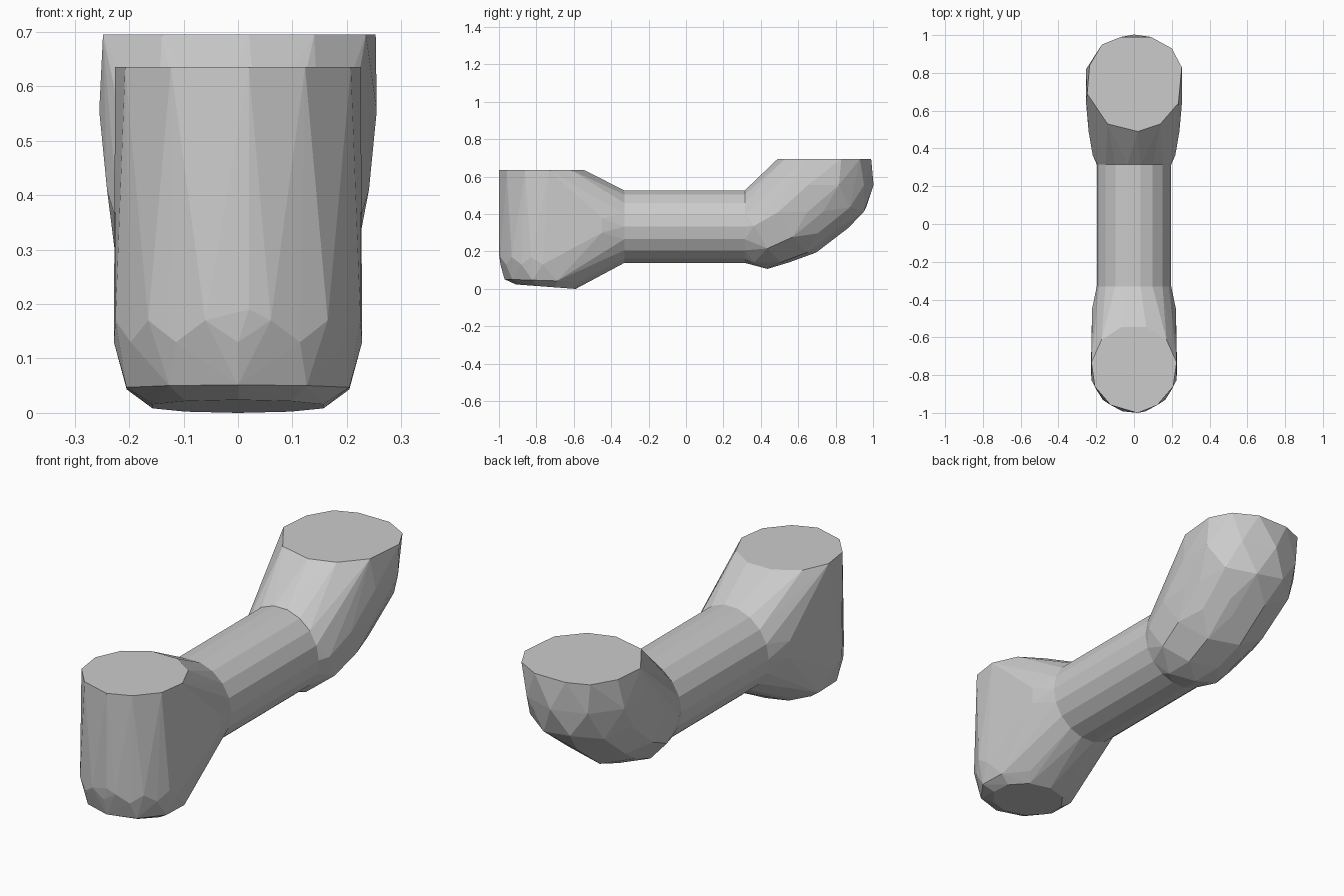
import bpy, bmesh, math
from mathutils import Vector

if "Cube" in bpy.data.objects:
    bpy.data.objects.remove(bpy.data.objects["Cube"])


def ring_z(cy, z, rx, ry, n, phase=0.0, tilt=0.0):
    """Horizontal ellipse of points, optionally sloping along y."""
    pts = []
    for i in range(n):
        a = 2 * math.pi * (i + phase) / n
        y = ry * math.sin(a)
        pts.append(Vector((rx * math.cos(a), cy + y, z + tilt * y)))
    return pts


def ring_y(y, cz, r, n=18):
    """Circle of points facing along y."""
    return [Vector((r * math.cos(2 * math.pi * i / n), y, cz + r * math.sin(2 * math.pi * i / n)))
            for i in range(n)]


def ball(center, r):
    """Points of a low-poly ball."""
    bm = bmesh.new()
    bmesh.ops.create_icosphere(bm, subdivisions=2, radius=r)
    pts = [v.co + Vector(center) for v in bm.verts]
    bm.free()
    return pts


def hull(name, pts):
    """Flat-faced convex solid around the points."""
    bm = bmesh.new()
    for p in pts:
        bm.verts.new(p)
    bmesh.ops.convex_hull(bm, input=bm.verts[:])
    loose = [v for v in bm.verts if not v.link_faces]
    bmesh.ops.delete(bm, geom=loose, context='VERTS')
    bmesh.ops.dissolve_limit(bm, angle_limit=math.radians(1.0),
                             verts=bm.verts[:], edges=bm.edges[:])
    bmesh.ops.recalc_face_normals(bm, faces=bm.faces[:])
    mesh = bpy.data.meshes.new(name)
    bm.to_mesh(mesh)
    bm.free()
    ob = bpy.data.objects.new(name, mesh)
    bpy.context.collection.objects.link(ob)
    return ob


TUBE_Z, TUBE_R = 0.333, 0.197
FRONT_Y, BACK_Y, BACK_TOP = -0.33, 0.315, 0.695

# straight connecting tube
hull("connecting_tube", ring_y(FRONT_Y, TUBE_Z, TUBE_R) + ring_y(BACK_Y, TUBE_Z, TUBE_R))

# front upright end: flat top, rounded foot, tapering into the tube
front = ring_z(-0.765, 0.635, 0.228, 0.23, 11, 0.25)
front += ring_z(-0.767, 0.17, 0.233, 0.233, 12, 0.5)
front += ring_z(-0.767, 0.13, 0.228, 0.225, 12)
front += ring_z(-0.755, 0.045, 0.215, 0.215, 10, 0.5, -0.03)
front += ring_z(-0.75, 0.012, 0.165, 0.16, 10, 0.5, -0.075)
front += [Vector((s * 0.222, -0.45, z)) for s in (-1, 1) for z in (0.3, 0.38)]
front += [Vector((0.02, -1.0, 0.635)), Vector((0.02, -1.0, 0.19))]
front += ring_y(FRONT_Y, TUBE_Z, TUBE_R)
hull("front_upright_end", front)

# rear scooped end: chain of balls sweeping upward, cut flat at the top
balls = ball((0, 0.735, 0.555), 0.268) + ball((0, 0.57, 0.41), 0.253) + ball((0, 0.435, 0.337), 0.23)
rear = [p for p in balls if p.z < BACK_TOP - 0.01 and p.y > BACK_Y + 0.01]
top = [(-0.248, 0.69), (-0.14, 0.53), (0.02, 0.49), (0.14, 0.53), (0.235, 0.64), (0.253, 0.83),
       (0.20, 0.93), (0.09, 0.99), (-0.07, 0.99), (-0.17, 0.95), (-0.235, 0.84)]
rear += [Vector((x, y, BACK_TOP)) for x, y in top]
rear += ring_y(BACK_Y, TUBE_Z, TUBE_R)
rear += [Vector((0.0, 1.0, 0.55))]
hull("rear_scooped_end", rear)
